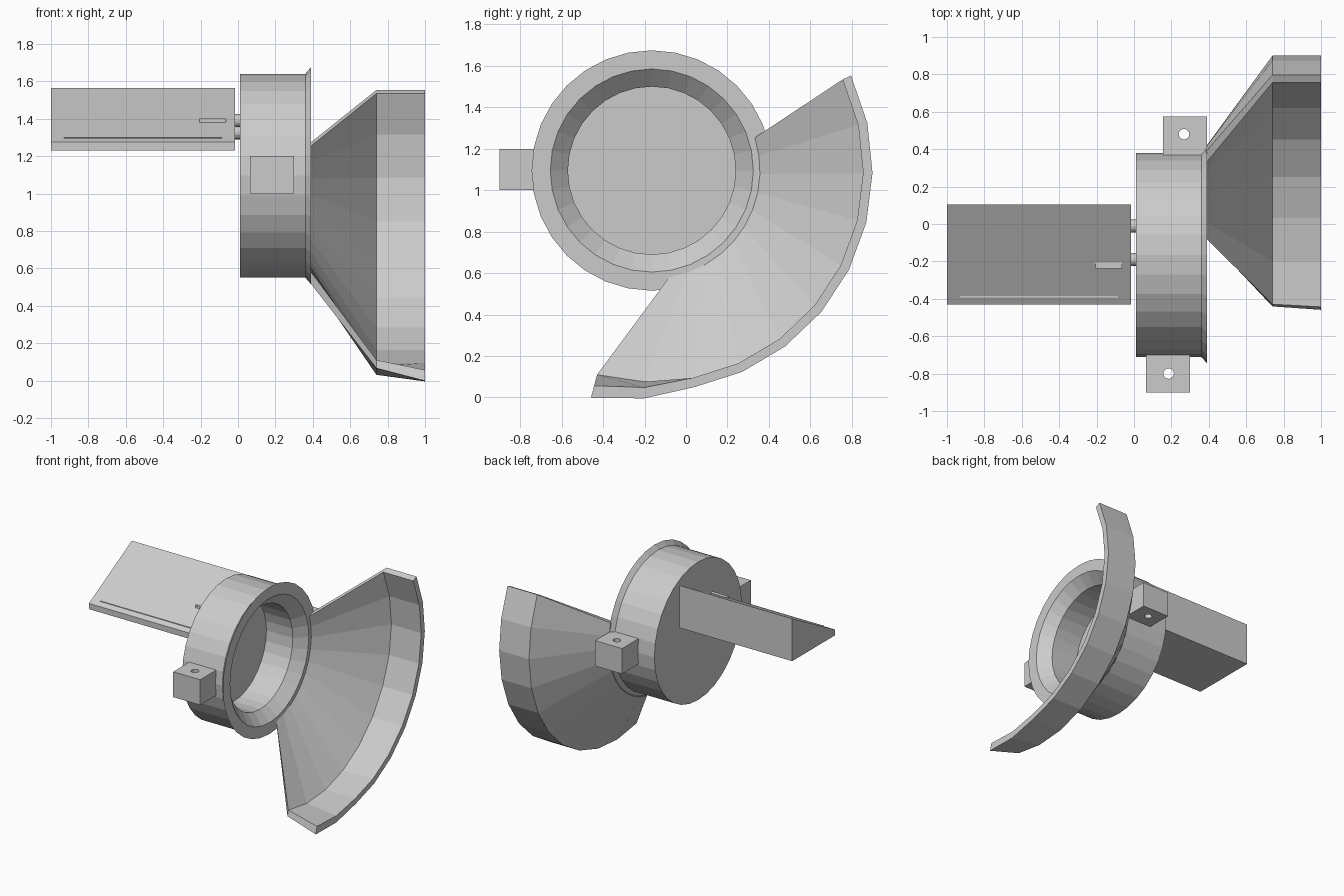
import bpy, bmesh, math
from mathutils import Vector, Matrix

if "Cube" in bpy.data.objects:
    bpy.data.objects.remove(bpy.data.objects["Cube"])

CY, CZ = -0.165, 1.095          # axis of the drum (runs along x)

grey = bpy.data.materials.new("light_grey")
grey.diffuse_color = (0.6, 0.6, 0.6, 1)
grey.use_nodes = True
grey.node_tree.nodes["Principled BSDF"].inputs["Base Color"].default_value = grey.diffuse_color


def finish(name, bm):
    bmesh.ops.recalc_face_normals(bm, faces=bm.faces)
    me = bpy.data.meshes.new(name)
    bm.to_mesh(me)
    bm.free()
    me.materials.append(grey)
    ob = bpy.data.objects.new(name, me)
    bpy.context.collection.objects.link(ob)
    return ob


def box(name, lo, hi, matrix=None):
    lo, hi = Vector(lo), Vector(hi)
    bm = bmesh.new()
    bmesh.ops.create_cube(bm, size=1)
    for v in bm.verts:
        v.co = Vector([(lo[i] + hi[i]) / 2 + v.co[i] * (hi[i] - lo[i]) for i in range(3)])
    if matrix:
        bm.transform(matrix)
    return finish(name, bm)


def cylinder(name, centre, r, length, axis, sides=16):
    bm = bmesh.new()
    bmesh.ops.create_cone(bm, cap_ends=True, segments=sides, radius1=r, radius2=r, depth=length)
    rot = Matrix.Rotation(math.pi / 2, 4, 'Y') if axis == 'x' else Matrix()
    bm.transform(Matrix.Translation(centre) @ rot)
    return finish(name, bm)


def cut(ob, cutter):
    mod = ob.modifiers.new("cut", 'BOOLEAN')
    mod.operation, mod.solver, mod.object = 'DIFFERENCE', 'EXACT', cutter
    cutter.hide_render = True
    bpy.context.view_layer.objects.active = ob
    bpy.ops.object.modifier_apply(modifier=mod.name)
    bpy.data.objects.remove(cutter)


def polar(x, r, a):
    return (x, CY + r * math.cos(a), CZ + r * math.sin(a))


def lathe(name, profile, n=32):
    """Closed solid turned about the drum axis; first and last points lie on it."""
    bm = bmesh.new()
    first = bm.verts.new(polar(profile[0][0], 0, 0))
    last = bm.verts.new(polar(profile[-1][0], 0, 0))
    rings = [[bm.verts.new(polar(x, r, 2 * math.pi * i / n)) for i in range(n)]
             for x, r in profile[1:-1]]
    for i in range(n):
        j = (i + 1) % n
        bm.faces.new((first, rings[0][i], rings[0][j]))
        for a, b in zip(rings, rings[1:]):
            bm.faces.new((a[i], b[i], b[j], a[j]))
        bm.faces.new((last, rings[-1][j], rings[-1][i]))
    return finish(name, bm)


# Drum with flared lip and bevelled recess
drum = lathe("drum", [(0.01, 0), (0.01, 0.545), (0.36, 0.545), (0.39, 0.58), (0.39, 0.49),
                      (0.31, 0.405), (0.08, 0.405), (0.08, 0)])

# Window through the drum wall, plus a wider outer step
turn = Matrix.Translation((0, CY, CZ)) @ Matrix.Rotation(math.radians(126), 4, 'X')
cut(drum, box("window_cutter", (0.085, 0.2, -0.205), (0.335, 0.8, 0.205), turn))
cut(drum, box("window_step_cutter", (0.3, 0.495, -0.205), (0.362, 0.8, 0.205), turn))

# Flared partial skirt: rows of (x, radius, start angle, end angle, corner flare)
rows = [(0.385, 0.58, 17.5, -80, 0), (0.74, 1.065, 25.5, -105, 0), (1.0, 1.065, 25.5, -105, 0.07),
        (1.0, 1.02, 25.5, -105, 0.055), (0.74, 1.02, 25.5, -105, 0), (0.385, 0.515, 17.5, -80, 0)]
STEPS = 10
bm = bmesh.new()
sections = []
for k in range(STEPS + 1):
    t = k / STEPS
    sections.append([bm.verts.new(polar(x, r + f * max(0, (t - 0.8) / 0.2),
                                        math.radians(a + (b - a) * t)))
                     for x, r, a, b, f in rows])
for s, e in zip(sections, sections[1:]):
    for i in range(6):
        j = (i + 1) % 6
        bm.faces.new((s[i], s[j], e[j], e[i]))
for s in (sections[0], sections[-1]):
    bm.faces.new((s[0], s[1], s[4], s[5]))
    bm.faces.new((s[1], s[2], s[3], s[4]))
finish("flared_skirt", bm)

# Mounting lugs with vertical holes
for name, x0, y0, y1, hx, hy in (("front_lug", 0.065, -0.90, -0.69, 0.185, -0.80),
                                 ("back_lug", 0.155, 0.36, 0.575, 0.267, 0.48)):
    lug = box(name, (x0, y0, 1.0), (x0 + 0.235, y1, 1.2))
    cut(lug, cylinder("hole_cutter", (hx, hy, 1.1), 0.028, 0.5, 'z'))

# Wedge-shaped handle bar
section = [(0.105, 1.23), (0.105, 1.565), (-0.43, 1.275), (-0.43, 1.23)]
bm = bmesh.new()
ends = [[bm.verts.new((x, y, z)) for y, z in section] for x in (-1.0, -0.015)]
for end in ends:
    bm.faces.new(end)
for i in range(4):
    j = (i + 1) % 4
    bm.faces.new((ends[0][i], ends[0][j], ends[1][j], ends[1][i]))
finish("handle_bar", bm)

# Thin ridge and small tab on the sloping face
box("bar_ridge", (-0.93, -0.393, 1.285), (-0.085, -0.386, 1.3))
box("bar_tab", (-0.205, -0.237, 1.36), (-0.065, -0.207, 1.4))

# Pins joining bar and drum
for i, (y, z) in enumerate(((-0.01, 1.39), (-0.19, 1.325))):
    cylinder(f"pin_{i + 1}", (0, y, z), 0.035, 0.06, 'x')
